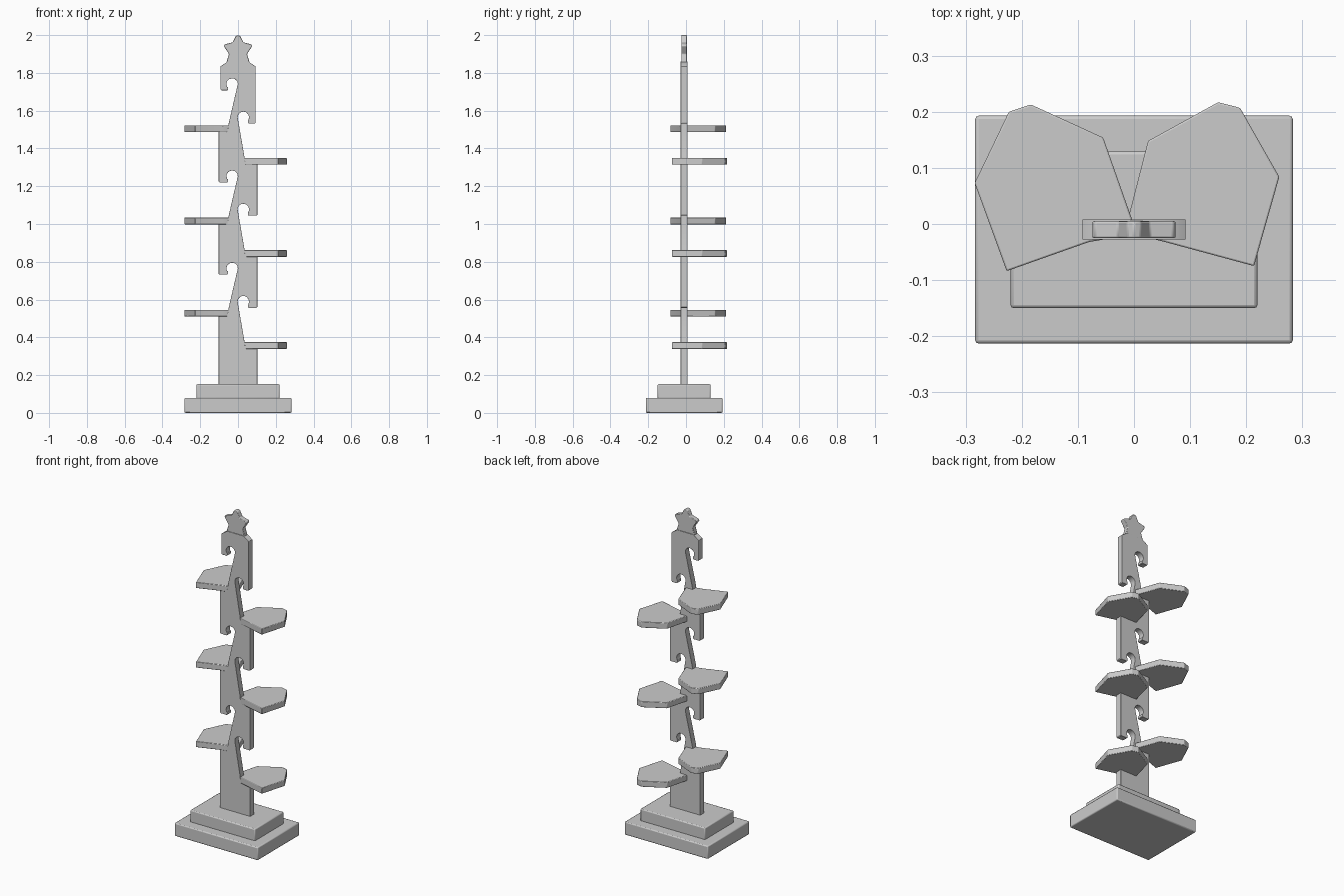
import bpy, bmesh, math

if "Cube" in bpy.data.objects:
    bpy.data.objects.remove(bpy.data.objects["Cube"])

THICK = 0.036      # shelf thickness
PITCH = 0.488      # vertical repeat of the shelves


def prism(name, pts, place, depth, bevel=0.003):
    """Extrude a closed outline; place() maps 2D points to 3D, depth is a vector."""
    bm = bmesh.new()
    face = bm.faces.new([bm.verts.new(place(a, b)) for a, b in pts])
    ext = bmesh.ops.extrude_face_region(bm, geom=[face])
    bmesh.ops.translate(bm, vec=depth,
                        verts=[v for v in ext["geom"] if isinstance(v, bmesh.types.BMVert)])
    bmesh.ops.recalc_face_normals(bm, faces=bm.faces)
    me = bpy.data.meshes.new(name)
    bm.to_mesh(me)
    bm.free()
    ob = bpy.data.objects.new(name, me)
    bpy.context.collection.objects.link(ob)
    mod = ob.modifiers.new("edge_round", 'BEVEL')
    mod.width, mod.segments, mod.limit_method = bevel, 2, 'ANGLE'
    mod.angle_limit = math.radians(40)
    bpy.ops.object.select_all(action='DESELECT')
    ob.select_set(True)
    bpy.context.view_layer.objects.active = ob
    bpy.ops.object.shade_smooth_by_angle(angle=math.radians(35))
    return ob


def slab(name, x, y0, y1, z0, z1):
    return prism(name, [(-x, y0), (x, y0), (x, y1), (-x, y1)],
                 lambda a, b: (a, b, z0), (0, 0, z1 - z0), 0.006)


# Stepped base
slab("base", 0.283, -0.213, 0.193, 0.0, 0.08)
slab("base_step", 0.22, -0.15, 0.13, 0.075, 0.152)


def side(sign, shelf_top, hook_end, step_x, centre_x):
    """One edge of the upright from bottom to top: shelf seat, slope, round notch, hook."""
    pts = [(0.102, 0.14)]
    for i in range(3):
        seat, hook = shelf_top + i * PITCH - THICK / 2, hook_end + i * PITCH
        outer = 0.092 if i == 2 else 0.102
        pts += [(pts[-1][0], seat), (step_x, seat), (step_x - 0.003, seat + 0.03)]
        for k in range(12):
            a = math.radians(180 - 19 * k)
            pts.append((centre_x + 0.03 * math.cos(a), hook + 0.033 + 0.03 * math.sin(a)))
        pts += [(0.053, hook + 0.018), (0.053, hook + 0.003), (0.057, hook),
                (outer - 0.004, hook), (outer, hook + 0.004)]
    pts += [(0.092, 1.835)]
    return [(sign * x, z) for x, z in pts]


# Upright plate with notches on alternating sides
right = side(1, 0.374, 0.556, 0.036, 0.028)
left = side(-1, 0.546, 0.732, 0.052, 0.031)
top = [(0.055, 1.86), (-0.055, 1.86)]
prism("upright", right + top + left[::-1], lambda a, b: (a, -0.028, b), (0, 0.036, 0))

# Star finial
half = [(0.012, 1.995), (0.028, 1.962), (0.07, 1.951), (0.075, 1.942),
        (0.048, 1.9), (0.06, 1.86), (0.06, 1.83)]
star = [(0, 2.0)] + half + [(-x, z) for x, z in half[::-1]]
prism("star_finial", star, lambda a, b: (a, -0.025, b), (0, 0.03, 0))

# Leaf-shaped shelves
left_leaf = [(-0.284, 0.073), (-0.223, 0.2), (-0.184, 0.213), (-0.055, 0.154),
             (-0.002, 0.004), (-0.05, -0.027), (-0.08, -0.032), (-0.227, -0.084)]
right_leaf = [(0.259, 0.084), (0.214, -0.075), (0.055, -0.032), (0.035, -0.027),
              (-0.012, 0.004), (0.025, 0.148), (0.15, 0.217), (0.189, 0.207)]
for name, leaf, z in (("left_shelf", left_leaf, 0.546), ("right_shelf", right_leaf, 0.374)):
    for i in range(3):
        z0 = z + i * PITCH - THICK
        prism(f"{name}_{i + 1}", leaf, lambda a, b: (a, b, z0), (0, 0, THICK))
